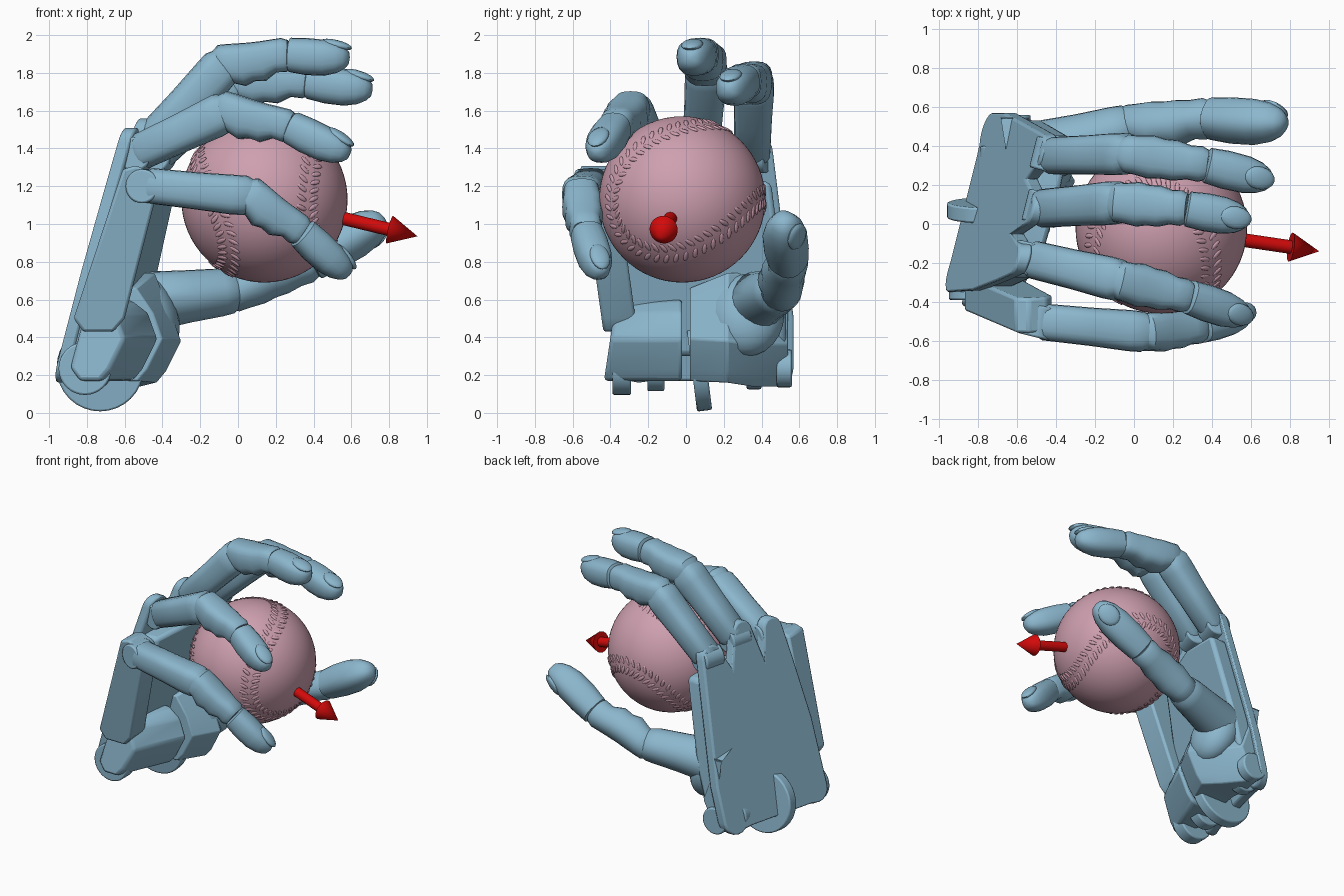
import bpy, bmesh, math
from mathutils import Vector, Matrix, Euler

if "Cube" in bpy.data.objects:
    bpy.data.objects.remove(bpy.data.objects["Cube"])


def material(name, rgb):
    m = bpy.data.materials.new(name)
    m.use_nodes = True
    m.diffuse_color = (*rgb, 1)
    m.node_tree.nodes["Principled BSDF"].inputs["Base Color"].default_value = (*rgb, 1)
    return m


BLUE = material("steel blue", (0.26, 0.47, 0.61))
PINK = material("dusty pink", (0.62, 0.35, 0.43))
RED = material("signal red", (0.65, 0.003, 0.003))


def finish(name, bm, mat, angle=35, bevel=0):
    bmesh.ops.recalc_face_normals(bm, faces=bm.faces)
    me = bpy.data.meshes.new(name)
    bm.to_mesh(me)
    bm.free()
    me.materials.append(mat)
    ob = bpy.data.objects.new(name, me)
    bpy.context.collection.objects.link(ob)
    if bevel:
        mod = ob.modifiers.new("soft edges", "BEVEL")
        mod.width, mod.segments = bevel, 2
    bpy.ops.object.select_all(action="DESELECT")
    ob.select_set(True)
    bpy.context.view_layer.objects.active = ob
    bpy.ops.object.shade_smooth_by_angle(angle=math.radians(angle))
    return ob


def loft(name, rings, angle=35, bevel=0):
    bm = bmesh.new()
    rows = [[bm.verts.new(p) for p in ring] for ring in rings]
    n = len(rows[0])
    for a, b in zip(rows, rows[1:]):
        for i in range(n):
            bm.faces.new((a[i], a[(i + 1) % n], b[(i + 1) % n], b[i]))
    bm.faces.new(rows[0])
    bm.faces.new(rows[-1])
    return finish(name, bm, BLUE, angle, bevel)


def rod(name, p, q, r1, r2, mat=BLUE, bevel=0):
    p, q = Vector(p), Vector(q)
    bm = bmesh.new()
    turn = (q - p).to_track_quat("Z", "Y").to_matrix().to_4x4()
    bmesh.ops.create_cone(bm, cap_ends=True, segments=32, radius1=r1, radius2=r2,
                          depth=(q - p).length, matrix=Matrix.Translation((p + q) / 2) @ turn)
    return finish(name, bm, mat, 35, bevel)


def ellipsoid(name, c, axes, segs=24):
    m = Matrix([a[:] for a in axes]).transposed().to_4x4()
    bm = bmesh.new()
    bmesh.ops.create_uvsphere(bm, u_segments=segs, v_segments=segs // 2, radius=1,
                              matrix=Matrix.Translation(c) @ m)
    return finish(name, bm, BLUE, 60)


# Bone profiles: position along the bone, back swell, pad swell
PROXIMAL = [(-.03, .7, .7), (.05, 1, .9), (.5, .97, .97), (.85, 1, 1.05), (.97, 1, 1), (1.08, .7, .65)]
MIDDLE = [(-.14, .7, .6), (-.03, 1, .85), (.1, 1, .92), (.3, .97, 1.22), (.45, .95, 1.08), (.62, .95, 1.18),
          (.8, .98, .85), (.95, 1, .95), (1.04, .85, .8)]
DISTAL = [(0, .75, .75), (.03, .97, .95), (.3, 1, 1.08), (.6, .95, 1.08), (.8, .8, .9),
          (.92, .58, .65), (.98, .35, .4), (1, .1, .1)]


def bone(name, a, b, ra, rb, profile, up, boxy=.7):
    a, b = Vector(a), Vector(b)
    t = (b - a).normalized()
    side = up.cross(t).normalized()
    top = t.cross(side).normalized()
    rings = []
    for f, back, pad in profile:
        c, r, ring = a.lerp(b, f), ra + (rb - ra) * f, []
        for i in range(20):
            w = 2 * math.pi * i / 20
            cs, sn = (math.copysign(abs(v) ** boxy, v) for v in (math.cos(w), math.sin(w)))
            ring.append(c + side * cs * r * (back + pad) / 2 + top * sn * r * (back if sn > 0 else pad))
        rings.append(ring)
    loft(name, rings, angle=40)
    return t, side, top


def nail(name, a, b, r, axes):
    t, side, top = axes
    c = Vector(a).lerp(Vector(b), .78) + top * r * .72
    t2 = (t - top * .2).normalized()
    ellipsoid(name, c, (t2 * .085, side * r * .62, t2.cross(side) * .024), segs=16)


# Four fingers: knuckle, two joints, tip, base radius, tip radius
UP = Vector((0, 0, 1))
FINGERS = {
    "index": [(-.43, .35, 1.36), (-.03, .36, 1.755), (.36, .305, 1.755), (.71, .22, 1.71), .106, .094],
    "middle": [(-.47, .08, 1.42), (-.08, .11, 1.84), (.26, .08, 1.895), (.59, .02, 1.88), .11, .093],
    "ring": [(-.53, -.18, 1.37), (-.07, -.29, 1.595), (.27, -.37, 1.515), (.59, -.48, 1.37), .108, .09],
    "little": [(-.49, -.50, 1.20), (.06, -.555, 1.15), (.33, -.53, .96), (.59, -.45, .73), .104, .087],
}
for name, (k, p, d, tip, r0, r1) in FINGERS.items():
    bone(name + "_proximal", k, p, r0 * .95, r0, PROXIMAL, UP)
    bone(name + "_middle", p, d, r0, r1, MIDDLE, UP)
    start = Vector(d).lerp(Vector(tip), .02)
    axes = bone(name + "_distal", start, tip, r1 * 1.02, r1, DISTAL, UP, .8)
    nail(name + "_nail", start, tip, r1, axes)
    hinge = Vector((.02, .08, 0))
    rod(name + "_knuckle_hinge", Vector(k) - hinge, Vector(k) + hinge, .09, .09, bevel=.01)

# Thumb
THUMB_UP = Vector((.4, .8, -.5))
a, b, c, d = (-.5, .36, .59), (-.02, .5, .645), (.38, .54, .8), (.78, .52, 1.025)
bone("thumb_base", a, b, .165, .112, PROXIMAL, THUMB_UP, .9)
bone("thumb_middle", b, c, .112, .106, MIDDLE, THUMB_UP, .9)
axes = bone("thumb_distal", c, d, .105, .112, DISTAL, THUMB_UP, .8)
nail("thumb_nail", c, d, .112, axes)
ellipsoid("thumb_mound", (-.47, .32, .52), (Vector((.15, 0, .02)), Vector((0, .2, 0)), Vector((-.06, 0, .22))))


# Back of the hand: a tilted sheet with a round tab behind each knuckle
def sheet(name, outline, near, far, bevel):
    rings = [[(-.95 + .25 * (y + .3) + .255 * (z - .25) + t, y, z) for y, z in outline]
             for t in (near, far)]
    return loft(name, rings, bevel=bevel)


def arc(y, z, r, start=0, end=180, n=9):
    return [(y + r * math.cos(math.radians(start + (end - start) * i / n)),
             z + r * math.sin(math.radians(start + (end - start) * i / n))) for i in range(n + 1)]


outline = ([(-.18, .17), (.34, .17)] + arc(.47, .24, .1, -130, 0, 6) + [(.57, .5)]
           + arc(.37, 1.38, .09) + [(.23, 1.26)] + arc(.075, 1.48, .08)
           + [(-.05, 1.26)] + arc(-.18, 1.43, .08) + [(-.29, 1.2), (-.34, .75)]
           + arc(-.25, .26, .1, 180, 270, 4))
sheet("hand_back", outline, 0, .07, .012)
sheet("palm", [(-.34, .3), (.53, .3), (.53, .6), (.45, 1.22), (.1, 1.28), (-.27, 1.22), (-.34, .7)],
      .05, .2, .03)

# Outer side panel carrying the little finger
panel = [(-.87, .5), (-.82, .43), (-.66, .43), (-.6, .5), (-.42, 1.2), (-.45, 1.27), (-.54, 1.31), (-.61, 1.29)]
loft("side_panel", [[(x, -.44 - .14 * (z - .45) + s, z) for x, z in panel] for s in (0, .18)], bevel=.015)


# Heel of the hand in two halves with a slit between them; each slice gives side position,
# back edge, front edge and top height
def heel(name, slices):
    rings = []
    for y, back, front, base, top in slices:
        shape = [(back, base + .07), (back + .05, base), (front - .13, base), (front - .08, base + .06),
                 (front, base + .22), (front - .05, base + .36), (front - .14, top), (back + .09, top)]
        rings.append([(x, y + (.15 * (z - .2) if y < -.3 else 0), z) for x, z in shape])
    loft(name, rings, bevel=.02)


heel("heel_outer", [(-.43, -.89, -.6, .17, .58), (-.02, -.81, -.42, .17, .6)])
heel("heel_inner", [(.02, -.8, -.4, .17, .66), (.22, -.76, -.3, .16, .74), (.35, -.75, -.38, .14, .74),
                    (.54, -.72, -.53, .14, .7)])

# Wrist hinge ribs
rod("wrist_disc", (-.73, .03, .235), (-.73, .11, .245), .23, .23, bevel=.01)
for i, (x, y, w, r) in enumerate([(-.81, -.34, .1, .14), (-.78, -.16, .09, .12), (-.68, .36, .08, .11), (-.63, .52, .08, .1)]):
    rod("wrist_boss_%d" % (i + 1), (x, y - w / 2, .235), (x, y + w / 2, .235), r, r, bevel=.01)

# Ball with raised stitches on both sides of a seam
CENTRE, R = Vector((.14, -.02, 1.13)), .44
bm = bmesh.new()
bmesh.ops.create_uvsphere(bm, u_segments=64, v_segments=32, radius=R, matrix=Matrix.Translation(CENTRE))
finish("ball", bm, PINK, 60)
turn = Euler((2.2, .5, .4)).to_matrix()


def seam(t):
    return turn @ Vector((.75 * math.cos(t) + .25 * math.cos(3 * t),
                          .75 * math.sin(t) - .25 * math.sin(3 * t),
                          math.sqrt(.75) * math.sin(2 * t))).normalized()


bm = bmesh.new()
for i in range(90):
    t = 2 * math.pi * i / 90
    n = seam(t)
    along = (seam(t + .01) - seam(t - .01)).normalized()
    across = n.cross(along)
    for s in (-1, 1):
        length = (across * s + along * .5).normalized()
        m = Matrix((length * .034, n.cross(length) * .013, n * .007)).transposed().to_4x4()
        bmesh.ops.create_uvsphere(bm, u_segments=10, v_segments=6, radius=1,
                                  matrix=Matrix.Translation(CENTRE + (n + across * s * .085).normalized() * R) @ m)
finish("ball_stitches", bm, PINK, 60)

# Arrow leaving the ball
TIP = Vector((.95, -.14, .935))
neck = CENTRE.lerp(TIP, .82)
rod("arrow_shaft", CENTRE, neck, .035, .035, RED)
rod("arrow_head", neck, TIP, .075, 0, RED)
